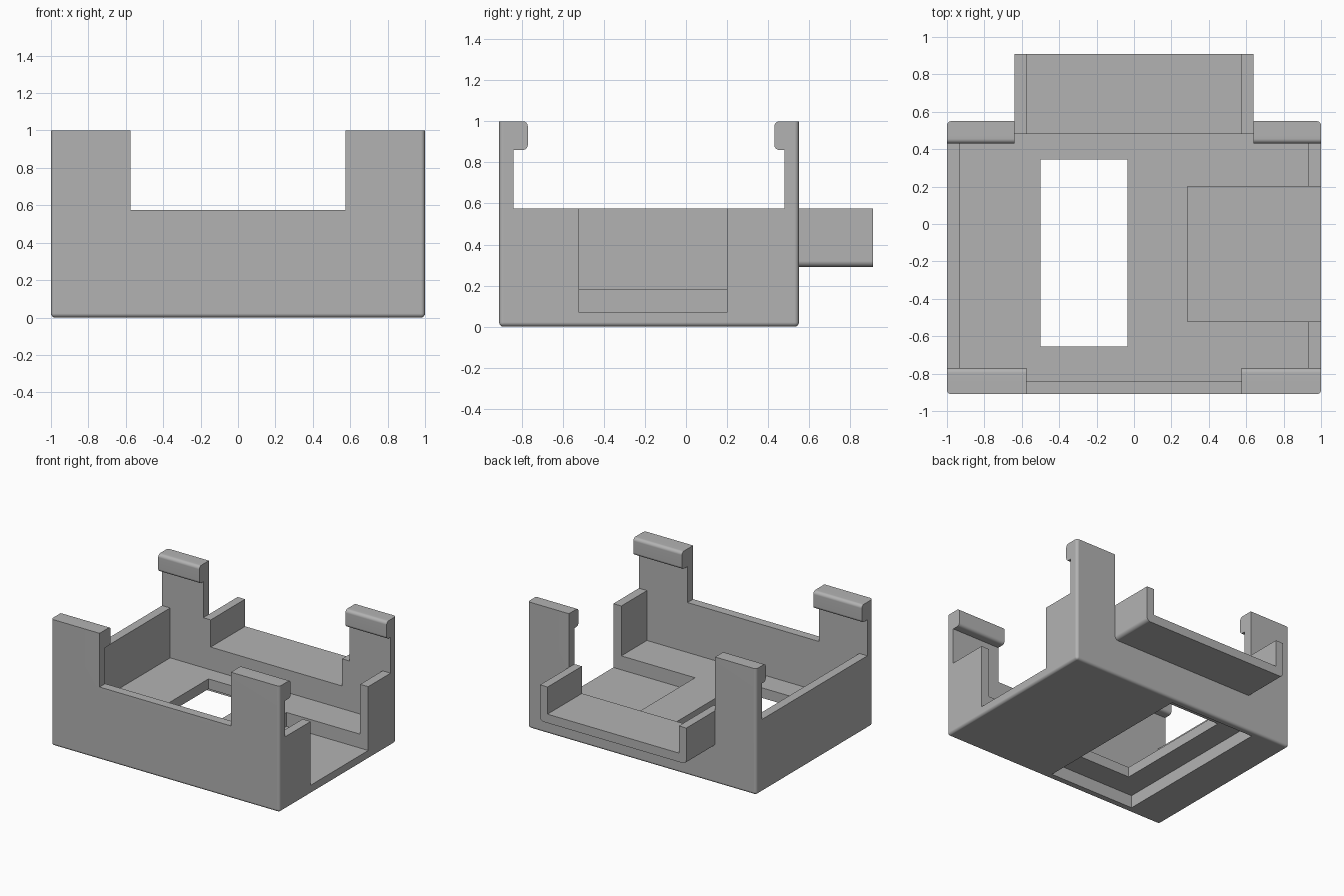
import bpy, bmesh, math

if "Cube" in bpy.data.objects:
    bpy.data.objects.remove(bpy.data.objects["Cube"], do_unlink=True)

grey = bpy.data.materials.new("plain grey")
grey.use_nodes = True
COLOUR = (0.45, 0.45, 0.45, 1)
grey.diffuse_color = COLOUR
grey.node_tree.nodes["Principled BSDF"].inputs["Base Color"].default_value = COLOUR


def box(name, x, y, z, radius=0, rule=None):
    """Box from (min, max) pairs; edges whose midpoint passes the rule are rounded."""
    bm = bmesh.new()
    bmesh.ops.create_cube(bm, size=1)
    for v in bm.verts:
        v.co = [(a + b) / 2 + c * (b - a) for c, (a, b) in zip(v.co, (x, y, z))]
    if radius:
        edges = [e for e in bm.edges if rule((e.verts[0].co + e.verts[1].co) / 2)]
        bmesh.ops.bevel(bm, geom=edges, offset=radius, segments=4,
                        profile=0.5, affect='EDGES')
    mesh = bpy.data.meshes.new(name)
    bm.to_mesh(mesh)
    bm.free()
    mesh.materials.append(grey)
    obj = bpy.data.objects.new(name, mesh)
    bpy.context.collection.objects.link(obj)
    return obj


def activate(obj):
    bpy.ops.object.select_all(action='DESELECT')
    obj.select_set(True)
    bpy.context.view_layer.objects.active = obj


def cut(obj, *size):
    cutter = box("cutter", *size)
    cutter.hide_render = True
    mod = obj.modifiers.new("cut", 'BOOLEAN')
    mod.operation, mod.solver, mod.object = 'DIFFERENCE', 'EXACT', cutter
    activate(obj)
    bpy.ops.object.modifier_apply(modifier=mod.name)
    bpy.data.objects.remove(cutter, do_unlink=True)


def finish(obj):
    activate(obj)
    bpy.ops.object.shade_smooth_by_angle(angle=math.radians(35))
    mod = obj.modifiers.new("flat faces", 'WEIGHTED_NORMAL')
    mod.keep_sharp = True


FRONT, BACK, RIM, FLOOR = -0.91, 0.55, 0.575, 0.18
IN_FRONT, IN_BACK = -0.84, 0.48
TRAY_FLOOR = 0.36

# Open case with rounded bottom and corner edges
case = box("case", (-1, 1), (FRONT, BACK), (0, 1), 0.022, lambda m: m.z < 0.9)
cut(case, (-0.93, 0.93), (IN_FRONT, IN_BACK), (FLOOR, 2))       # cavity
cut(case, (-2, 2), (IN_FRONT, IN_BACK), (RIM, 2))               # low side walls
cut(case, (-0.575, 0.575), (-2, 0), (RIM, 2))                   # gap between front tabs
cut(case, (-0.64, 0.64), (0, 2), (RIM, 2))                      # gap between back tabs
cut(case, (-0.575, 0.575), (0, 2), (TRAY_FLOOR, 2))             # opening to the tray
cut(case, (0.285, 2), (-0.52, 0.2), (0.07, 2))                  # side notch and recess
cut(case, (-0.5, -0.035), (-0.655, 0.345), (-1, 1))             # floor window
cut(case, (-0.69, 0.06), (-0.85, 0.5), (-1, 0.1))               # recess under the window
finish(case)

# Tray sticking out of the back
tray = box("back_tray", (-0.64, 0.64), (BACK, 0.91), (0.29, RIM), 0.03,
           lambda m: m.z < 0.3 and abs(m.x) > 0.5)
cut(tray, (-0.575, 0.575), (0, 2), (TRAY_FLOOR, 2))
finish(tray)

# Rounded clip hooks on the four tabs
for side, s in (("left", 1), ("right", -1)):
    for end, inner, wall, tip in (("front", 0.575, IN_FRONT, -0.77),
                                  ("back", 0.64, IN_BACK, 0.43)):
        hook = box(f"{end}_{side}_hook", sorted((s * inner, s)), sorted((wall, tip)),
                   (0.86, 1), 0.025,
                   lambda m: abs(m.y - tip) < 0.001 and abs(m.z - 0.93) > 0.05)
        finish(hook)
